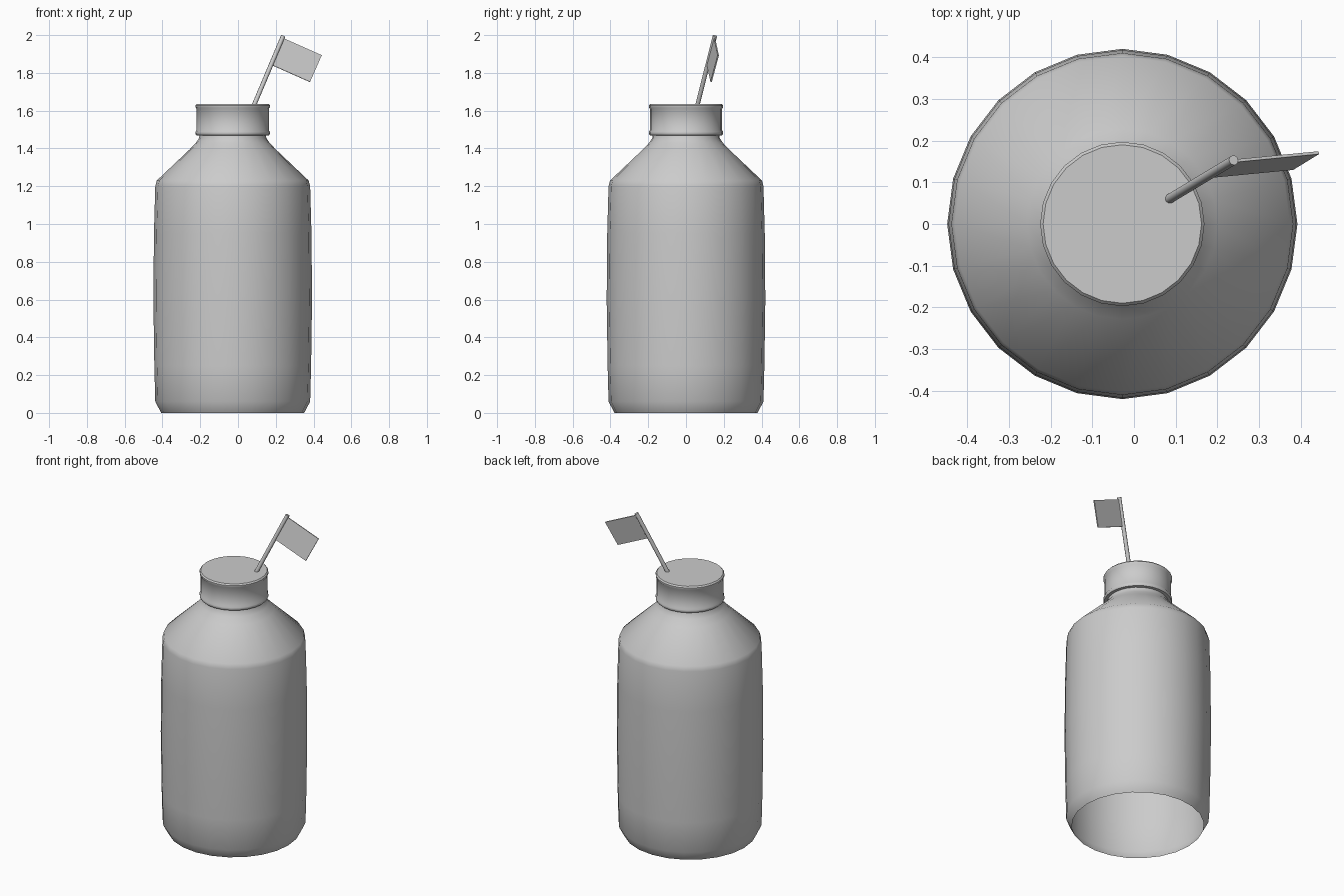
import bpy, bmesh, math
from mathutils import Vector

if "Cube" in bpy.data.objects:
    bpy.data.objects.remove(bpy.data.objects["Cube"])

CX = -0.028  # bottle axis


def finish(bm, name, angle=None):
    bmesh.ops.recalc_face_normals(bm, faces=bm.faces)
    me = bpy.data.meshes.new(name)
    bm.to_mesh(me)
    bm.free()
    ob = bpy.data.objects.new(name, me)
    bpy.context.collection.objects.link(ob)
    if angle:
        bpy.ops.object.select_all(action='DESELECT')
        ob.select_set(True)
        bpy.context.view_layer.objects.active = ob
        bpy.ops.object.shade_smooth_by_angle(angle=math.radians(angle))
    return ob


def lathe(name, profile, cap_top=False, n=24, angle=40):
    bm = bmesh.new()
    rings = [[bm.verts.new((CX + r * math.cos(2 * math.pi * i / n),
                            r * math.sin(2 * math.pi * i / n), z))
              for i in range(n)] for r, z in profile]
    for a, b in zip(rings, rings[1:]):
        for i in range(n):
            j = (i + 1) % n
            bm.faces.new((a[i], a[j], b[j], b[i]))
    if cap_top:
        bm.faces.new(rings[-1])
    return finish(bm, name, angle)


# Bottle body, open underneath, with sloping shoulder and short neck
lathe("bottle_body", [
    (0.378, 0.0), (0.385, 0.012), (0.410, 0.06), (0.415, 0.25), (0.420, 0.60),
    (0.417, 0.95), (0.410, 1.20), (0.402, 1.23), (0.228, 1.395),
    (0.195, 1.43), (0.178, 1.455), (0.175, 1.48)], angle=50)

# Screw cap with lower ring and rounded top rim
lathe("cap", [
    (0.175, 1.468), (0.193, 1.470), (0.197, 1.477), (0.197, 1.488),
    (0.191, 1.497), (0.191, 1.610), (0.197, 1.618), (0.197, 1.628),
    (0.190, 1.636)], cap_top=True)

# Leaning pole
base, tip = Vector((0.081, 0.058, 1.62)), Vector((0.239, 0.153, 1.995))
axis = tip - base
bm = bmesh.new()
bmesh.ops.create_cone(bm, cap_ends=True, segments=10, radius1=0.012,
                      radius2=0.012, depth=axis.length)
pole = finish(bm, "flag_pole", 40)
pole.location = (base + tip) / 2
pole.rotation_euler = axis.to_track_quat('Z', 'Y').to_euler()

# Thin flag hanging from the pole
bm = bmesh.new()
bm.faces.new([bm.verts.new(p) for p in (
    (0.236, 0.151, 1.985), (0.443, 0.171, 1.893),
    (0.381, 0.133, 1.752), (0.174, 0.113, 1.844))])
flag = finish(bm, "flag")
mod = flag.modifiers.new("thickness", 'SOLIDIFY')
mod.thickness = 0.007
mod.offset = 0
